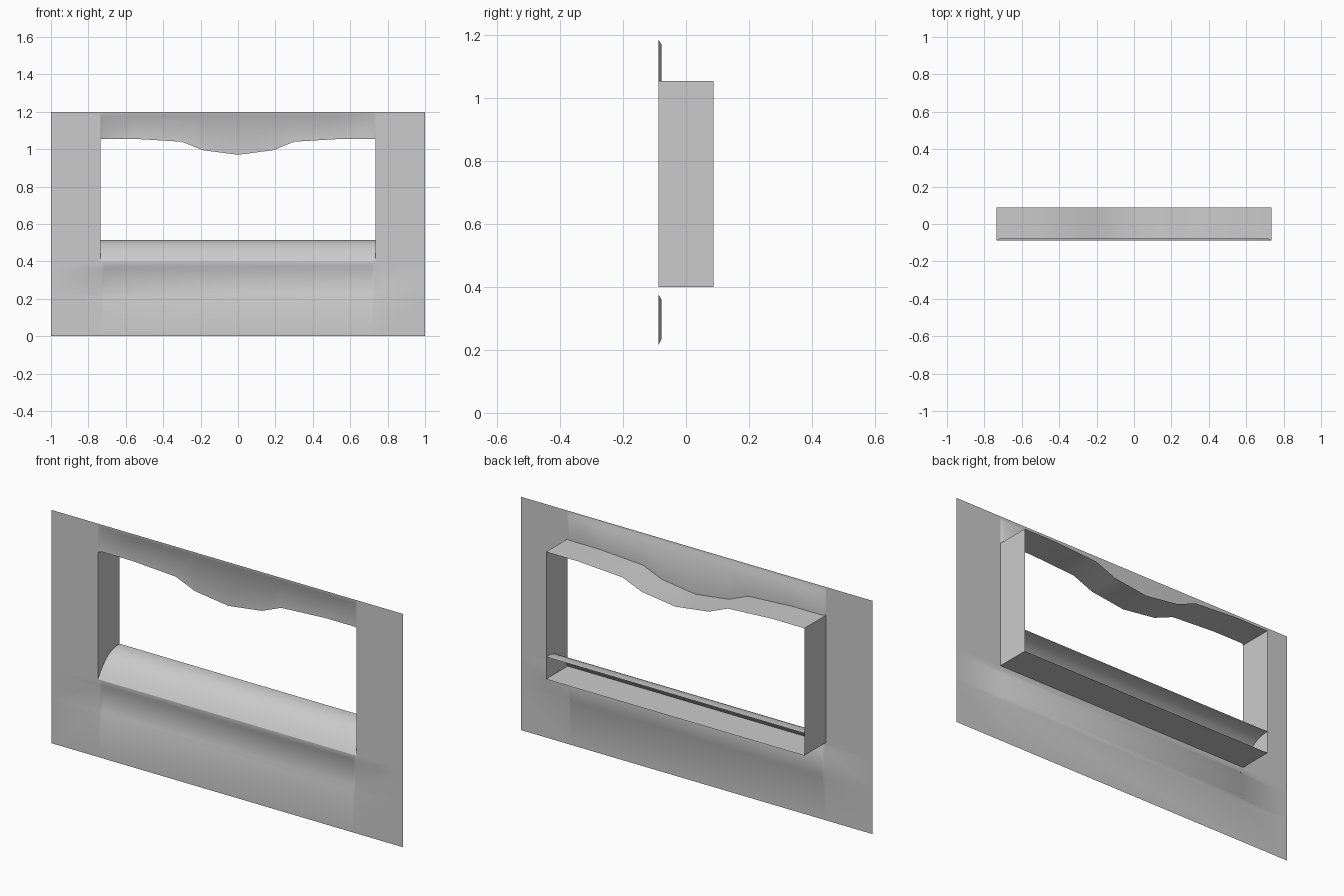
import bpy
import bmesh
import math

if "Cube" in bpy.data.objects:
    bpy.data.objects.remove(bpy.data.objects["Cube"], do_unlink=True)

FRONT, RECESS, BACK = -0.088, -0.078, 0.088
TOP, SILL, HEAD = 1.2, 0.4, 1.055
OPEN = 0.735

plaster = bpy.data.materials.new("light_grey")
plaster.use_nodes = True
plaster.diffuse_color = (0.6, 0.6, 0.6, 1)
plaster.node_tree.nodes["Principled BSDF"].inputs["Base Color"].default_value = (0.6, 0.6, 0.6, 1)


def sheet(name, us, vs, point, mirror=False):
    """Open sheet of quads; point(u, v) gives each position."""
    bm = bmesh.new()
    grid = [[bm.verts.new(point(u, v)) for v in vs] for u in us]
    for a, b in zip(grid, grid[1:]):
        for j in range(len(vs) - 1):
            bm.faces.new((a[j], b[j], b[j + 1], a[j + 1]))
    mesh = bpy.data.meshes.new(name)
    bm.to_mesh(mesh)
    bm.free()
    mesh.materials.append(plaster)
    obj = bpy.data.objects.new(name, mesh)
    bpy.context.collection.objects.link(obj)
    if mirror:
        obj.modifiers.new("mirror", 'MIRROR').use_clip = False
    bpy.ops.object.select_all(action='DESELECT')
    obj.select_set(True)
    bpy.context.view_layer.objects.active = obj
    bpy.ops.object.shade_smooth_by_angle(angle=math.radians(50))
    return obj


def both_sides(half):
    return [-x for x in reversed(half)] + list(half)


# Wall below the opening, with a shallow bevelled recess
def lower_point(x, z):
    inside = abs(x) < 0.72 and 0.22 < z < 0.37
    return (x, RECESS if inside else FRONT, z)


sheet("lower_wall", both_sides([0.715, 0.73, 1.0]),
      [0, 0.215, 0.235, 0.36, 0.377, SILL], lower_point)

# Wall beside the opening and the reveals running back from it
sheet("side_wall", [OPEN, 1.0], [SILL, HEAD, TOP],
      lambda x, z: (x, FRONT, z), mirror=True)
sheet("side_reveal", [BACK, FRONT], [SILL, HEAD],
      lambda y, z: (OPEN, y, z), mirror=True)

# Scalloped valance: soffit, recessed face and top strip in one sheet
scallop = {0.0: 0.97, 0.19: 0.995, 0.3: 1.04, 0.55: 1.055, 0.72: HEAD, OPEN: HEAD}


def valance_point(x, row):
    low = scallop[abs(x)]
    face = FRONT if abs(x) == OPEN else RECESS
    return [(x, BACK, low), (x, face, low), (x, face, 1.17),
            (x, FRONT, 1.187), (x, FRONT, TOP)][row]


half = sorted(scallop)
sheet("valance", [-x for x in reversed(half[1:])] + half, range(5), valance_point)

# Sill curving up toward the back, over a flat underside
def sill_point(x, t):
    return (x, FRONT + (BACK - FRONT) * t, SILL + 0.115 * (1 - (1 - t) ** 2.5))


sheet("curved_sill", [-OPEN, OPEN], [i / 10 for i in range(11)], sill_point)
sheet("sill_underside", [-OPEN, OPEN], [BACK, FRONT], lambda x, y: (x, y, SILL))
